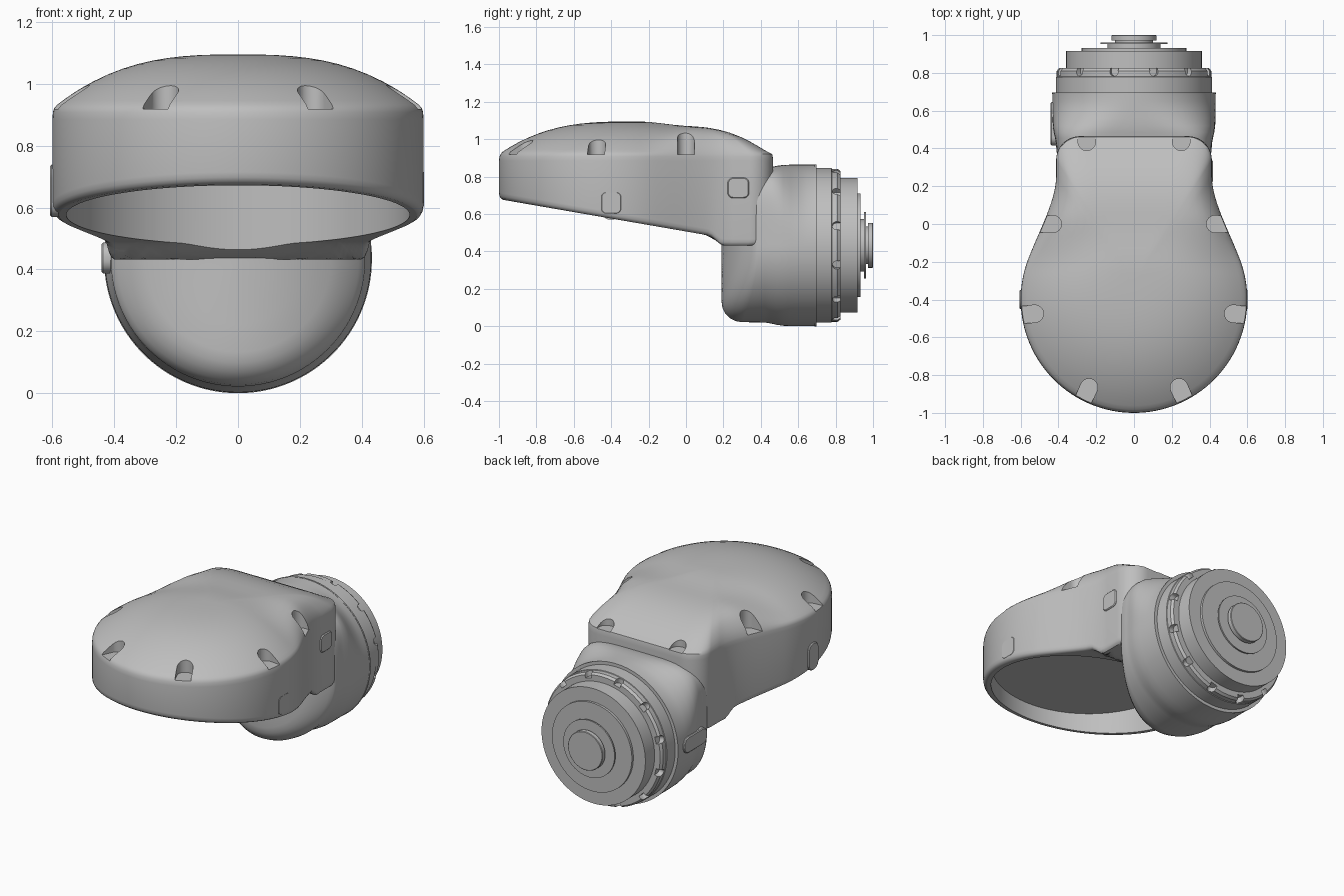
import bpy, bmesh
from math import sin, cos, pi, atan2, radians
from mathutils import Vector
from mathutils.geometry import interpolate_bezier

old = bpy.data.objects.get("Cube")
if old:
    bpy.data.objects.remove(old, do_unlink=True)

grey = bpy.data.materials.new("satin grey")
grey.use_nodes = True
colour = (0.52, 0.52, 0.52, 1)
grey.diffuse_color = colour
grey.node_tree.nodes["Principled BSDF"].inputs["Base Color"].default_value = colour

AXIS_Z = 0.433          # height of the joint axis
N = 128                 # points around each ring


def loft(name, rings):
    """Skin a list of equal-length closed rings and cap both ends."""
    bm = bmesh.new()
    loops = [[bm.verts.new(p) for p in ring] for ring in rings]
    for a, b in zip(loops, loops[1:]):
        for i in range(len(a)):
            j = (i + 1) % len(a)
            bm.faces.new((a[i], a[j], b[j], b[i]))
    bm.faces.new(loops[0])
    bm.faces.new(loops[-1])
    bmesh.ops.recalc_face_normals(bm, faces=bm.faces)
    mesh = bpy.data.meshes.new(name)
    bm.to_mesh(mesh)
    bm.free()
    mesh.materials.append(grey)
    ob = bpy.data.objects.new(name, mesh)
    bpy.context.collection.objects.link(ob)
    return ob


def smooth(ob, angle=32):
    bpy.ops.object.select_all(action='DESELECT')
    ob.select_set(True)
    bpy.context.view_layer.objects.active = ob
    bpy.ops.object.shade_smooth_by_angle(angle=radians(angle))


def ease(t):
    t = min(max(t, 0), 1)
    return t * t * (3 - 2 * t)


def lathe(name, profile):
    """Turn (y, radius) pairs around the joint axis."""
    turn = [2 * pi * i / N for i in range(N)]
    return loft(name, [[Vector((r * cos(a), y, AXIS_Z + r * sin(a))) for a in turn]
                       for y, r in profile])


def slot(origin, out, up, radius, length, height):
    """Round-ended slot cutter, open towards 'out' and rising along 'up'."""
    out, up = Vector(out).normalized(), Vector(up).normalized()
    side = up.cross(out)
    arc = [pi / 2 + pi * i / 16 for i in range(17)]
    flat = [(radius * cos(a), radius * sin(a)) for a in arc]
    flat += [(length, -radius), (length, radius)]
    base = [Vector(origin) + out * u + side * v for u, v in flat]
    return loft("slot_cutter", [base, [p + up * height for p in base]])


def cut(ob, cutters):
    bpy.context.view_layer.objects.active = ob
    for c in cutters:
        c.hide_render = True
        mod = ob.modifiers.new("slot", 'BOOLEAN')
        mod.operation, mod.solver, mod.object = 'DIFFERENCE', 'EXACT', c
        bpy.ops.object.modifier_apply(modifier=mod.name)
        bpy.data.objects.remove(c, do_unlink=True)


# Head outline: round nose, waisted sides, rounded rear corners
FOCUS = Vector((0, -0.4))
half = [FOCUS + 0.6 * Vector((cos(a), sin(a)))
        for a in [-pi / 2 + (pi / 2 + 0.375) * i / 40 for i in range(41)]]
half += interpolate_bezier(Vector((0.558, -0.18)), Vector((0.5, -0.03)),
                           Vector((0.415, 0.12)), Vector((0.412, 0.25)), 20)[1:]
half += [Vector((0.287 + 0.125 * cos(a), 0.34 + 0.125 * sin(a)))
         for a in [pi / 2 * i / 12 for i in range(13)]]
half += [Vector((0.287 * (1 - i / 8), 0.465)) for i in range(1, 9)]
outline = [Vector((p.x, p.y)) for p in half]
outline += [Vector((-p.x, p.y)) for p in reversed(half[1:-1])]


def underside(y):
    return max(0.68 - 0.173 * (y + 1) - 0.04 * ease((y - 0.12) / 0.08), 0.432)


def wall(scale, lift):
    ring = [FOCUS + (p - FOCUS) * scale for p in outline]
    return [Vector((p.x, p.y, underside(p.y) + lift)) for p in ring]


def level(scale, z):
    return [Vector((p.x * scale, p.y * scale, z)) for p in outline]


def rim(t, z=None):
    """Ring between the round opening (t=0) and the outline (t=1)."""
    ring = []
    for p in outline:
        a = atan2(p.y - FOCUS.y, p.x)
        r = 0.555 * (1 - t) + (p - FOCUS).length * 0.965 * t
        y = FOCUS.y + r * sin(a)
        ring.append(Vector((r * cos(a), y, underside(y) if z is None else z)))
    return ring


def dome(s):
    """Round crown at the front blending to a flatter, soft-edged rear."""
    mid = Vector((0, -0.3))
    ring = []
    for p in outline:
        q = mid + (p - mid) * s
        front = 0.175 * (1 - s ** 2.8)
        rear = (0.15 - 0.55 * max(q.y, 0) ** 2) * (1 - s ** 9)
        w = ease((q.y + 0.25) / 0.32)
        ring.append(Vector((q.x, q.y, 0.92 + front * (1 - w) + rear * w)))
    return ring


# Head shell with recessed underside and domed top
rings = [rim(0, 0.77)] + [rim(i / 9) for i in range(10)]
rings += [wall(0.985, 0.007), wall(0.996, 0.018), wall(1, 0.035),
          level(1, 0.885), level(0.997, 0.908), level(0.991, 0.921)]
rings += [dome(s) for s in (0.975, 0.945, 0.915, 0.88, 0.84, 0.78, 0.7, 0.62,
                            0.54, 0.46, 0.38, 0.3, 0.22, 0.14, 0.06)]
head = loft("head_shell", rings)

# Screw pockets around the head
pockets = []
for m in (1, -1):
    for x, y, dx, dy in ((0.238, -0.865, 0.42, -0.9), (0.525, -0.475, 1, -0.1),
                         (0.43, 0, 1, 0), (0.25, 0.435, 0, 1)):
        pockets.append(slot((m * x, y, 0.918), (m * dx, dy, 0), (0, 0, 1), 0.046, 0.3, 0.3))
cut(head, pockets)
smooth(head)


# Joint housing: bowed front, round below, squared shoulders blending to round
def housing_ring(y, r, power):
    bow = 0.16 * max(0, 1 - (y - 0.19) / 0.23)
    ring = []
    for i in range(N):
        a = 2 * pi * i / N
        c, s = cos(a), sin(a)
        e = 2 / power if s > 0 else 1
        x = r * abs(c) ** e * (1 if c > 0 else -1)
        ring.append(Vector((x, y + bow * (x / 0.41) ** 2,
                            AXIS_Z + r * abs(s) ** e * (1 if s > 0 else -1))))
    return ring


housing = loft("joint_housing", [housing_ring(*k) for k in (
    (0.19, 0.03, 5), (0.19, 0.12, 5), (0.19, 0.21, 5), (0.19, 0.30, 5),
    (0.195, 0.335, 5), (0.21, 0.365, 5), (0.235, 0.39, 5),
    (0.265, 0.405, 5), (0.30, 0.411, 5), (0.42, 0.412, 5), (0.455, 0.418, 4.7),
    (0.485, 0.425, 4.1), (0.52, 0.43, 3.3), (0.56, 0.431, 2.65),
    (0.61, 0.431, 2.2), (0.65, 0.431, 2.03), (0.69, 0.431, 2))])
smooth(housing)

# Collar with a chamfered rim and twelve notches
smooth(lathe("seam_ring", ((0.688, 0.433), (0.697, 0.433))))
collar = lathe("collar", ((0.68, 0.413), (0.778, 0.413), (0.78, 0.409),
                          (0.81, 0.409), (0.825, 0.398)))
notches = []
for k in range(12):
    a = radians(15 + 30 * k)
    d = Vector((cos(a), 0, sin(a)))
    notches.append(slot(d * 0.378 + Vector((0, 0.805, AXIS_Z)), (0, 1, 0), d, 0.022, 0.1, 0.1))
cut(collar, notches)
smooth(collar)

# Stepped output flange
for name, profile in (
        ("flange_drum", ((0.8, 0.36), (0.917, 0.36))),
        ("flange_plate", ((0.9, 0.277), (0.932, 0.277))),
        ("hub_step", ((0.92, 0.14), (0.955, 0.14))),
        ("hub_disc", ((0.953, 0.178), (0.962, 0.178))),
        ("hub_neck", ((0.96, 0.1), (0.98, 0.1))),
        ("hub_cap", ((0.972, 0.12), (0.997, 0.12), (1.0, 0.117)))):
    smooth(lathe(name, profile))


# Rounded cover plates on the sides
def side_plate(name, y, z, w, h, corner, x0, x1):
    def ring(x, inset):
        pts = []
        for k, (sy, sz) in enumerate(((1, 1), (-1, 1), (-1, -1), (1, -1))):
            for i in range(9):
                a = pi / 2 * (k + i / 8)
                pts.append(Vector((x, y + sy * (w / 2 - corner) + (corner - inset) * cos(a),
                                   z + sz * (h / 2 - corner) + (corner - inset) * sin(a))))
        return pts
    edge = x1 - 0.005 * (1 if x1 > 0 else -1)
    smooth(loft(name, [ring(x0, 0), ring(edge, 0), ring(x1, 0.005)]))


side_plate("right_head_plate", -0.4, 0.655, 0.1, 0.17, 0.045, -0.58, -0.607)
side_plate("left_head_plate", -0.4, 0.66, 0.11, 0.12, 0.03, 0.58, 0.6005)
side_plate("left_neck_plate", 0.28, 0.74, 0.115, 0.11, 0.03, 0.39, 0.419)
side_plate("right_joint_plate", 0.53, 0.437, 0.23, 0.1, 0.045, -0.39, -0.441)
